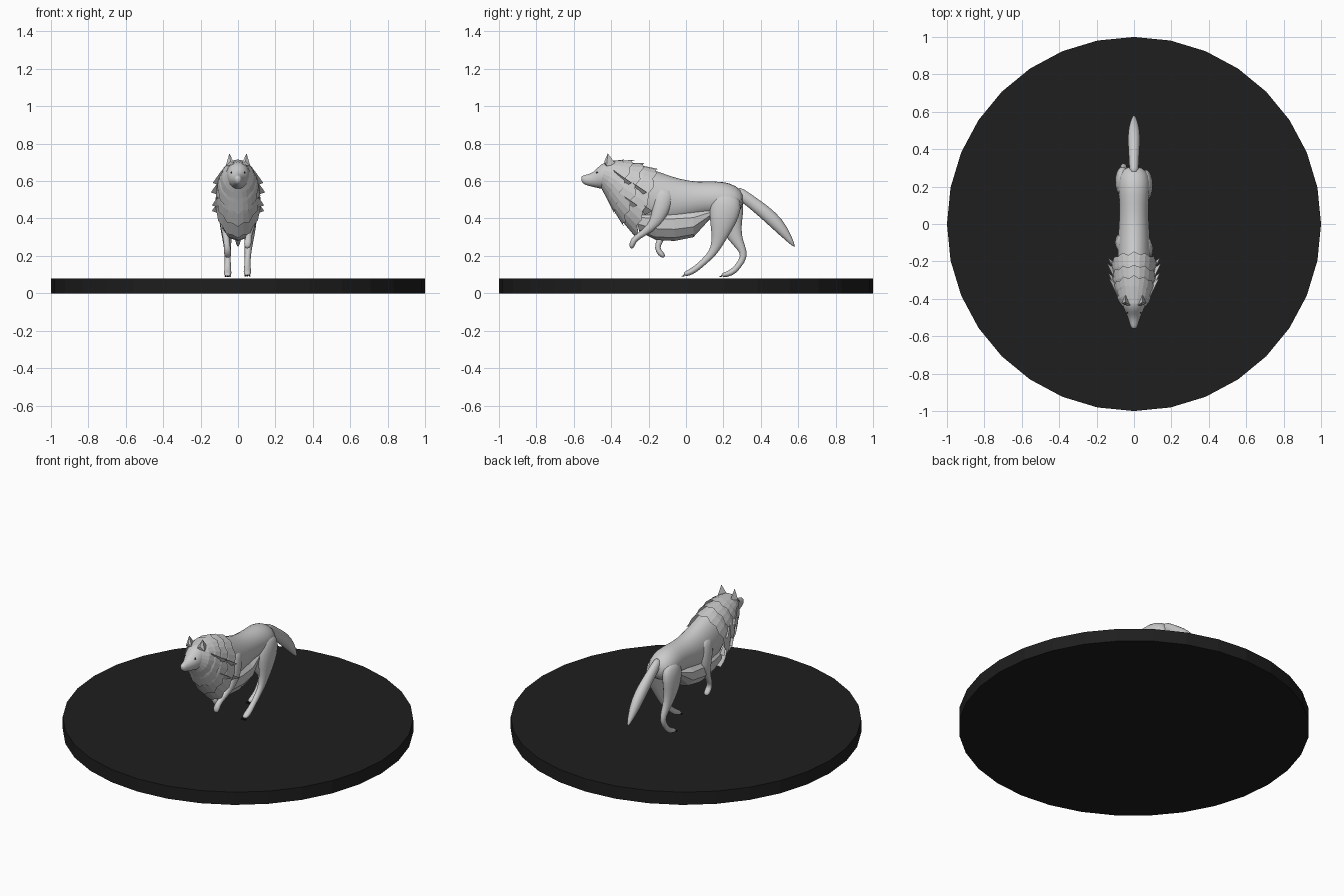
import bpy, math, random
from mathutils import Vector

random.seed(4)


def make(name, verts, faces, smooth=False, sub=0):
    me = bpy.data.meshes.new(name)
    me.from_pydata(verts, [], faces)
    me.update()
    ob = bpy.data.objects.new(name, me)
    bpy.context.collection.objects.link(ob)
    if smooth:
        me.polygons.foreach_set("use_smooth", [True] * len(me.polygons))
    if sub:
        m = ob.modifiers.new("round", 'SUBSURF')
        m.levels = m.render_levels = sub
    return ob


def ring(top, bot, w, n, x=0.0):
    """Ellipse through a top and a bottom (y, z) point with half width w."""
    t, b = Vector((x, *top)), Vector((x, *bot))
    mid, up = (t + b) / 2, (t - b) / 2
    return [mid + up * math.cos(2 * math.pi * i / n) + Vector((w * math.sin(2 * math.pi * i / n), 0, 0))
            for i in range(n)]


def skin(rings, caps=True):
    n = len(rings[0])
    faces = [(k * n + i, k * n + (i + 1) % n, (k + 1) * n + (i + 1) % n, (k + 1) * n + i)
             for k in range(len(rings) - 1) for i in range(n)]
    if caps:
        faces += [tuple(reversed(range(n))), tuple(range((len(rings) - 1) * n, len(rings) * n))]
    return [v for r in rings for v in r], faces


def loft(name, secs, n=12, smooth=True, sub=1):
    """secs: (top y, top z, bottom y, bottom z, half width)."""
    return make(name, *skin([ring(s[0:2], s[2:4], s[4], n) for s in secs]), smooth, sub)


def limb(name, path, n=10):
    """path: (x, y, z, in-plane radius, half width), rings square to the path."""
    rings = []
    for i, (x, y, z, r, w) in enumerate(path):
        a, b = path[max(i - 1, 0)], path[min(i + 1, len(path) - 1)]
        t = Vector((b[1] - a[1], b[2] - a[2])).normalized()
        rings.append(ring((y - t.y * r, z + t.x * r), (y + t.y * r, z - t.x * r), w, n, x))
    return make(name, *skin(rings), True, 1)


# Round dark base
bpy.ops.mesh.primitive_cylinder_add(vertices=32, radius=1, depth=0.08, location=(0, 0, 0.04))
base = bpy.context.object
base.name = "base"
dark = bpy.data.materials.new("dark")
dark.diffuse_color = (0.013, 0.013, 0.013, 1)
base.data.materials.append(dark)

# Torso from neck to rump
loft("torso", [
    (-.40, .70, -.43, .58, .055), (-.30, .70, -.37, .47, .08), (-.18, .67, -.26, .36, .095),
    (-.08, .63, -.10, .35, .092), (.02, .602, .02, .39, .083), (.12, .60, .10, .415, .08),
    (.20, .603, .18, .41, .09), (.27, .58, .25, .41, .085), (.315, .53, .30, .44, .05)])

# Shaggy belly fur
loft("belly_fur", [
    (-.28, .45, -.25, .33, .07), (-.18, .46, -.16, .285, .085), (-.07, .46, -.06, .28, .088),
    (.04, .46, .04, .30, .082), (.14, .45, .14, .41, .06)], n=10, smooth=False, sub=0)

# Head and muzzle
loft("head", [
    (-.563, .622, -.558, .596, .010), (-.55, .632, -.545, .580, .021), (-.51, .640, -.51, .570, .030),
    (-.482, .662, -.475, .562, .043), (-.455, .694, -.45, .555, .058), (-.41, .712, -.42, .55, .068),
    (-.36, .705, -.38, .56, .06)])

# Ears
for s, side in ((1, "right"), (-1, "left")):
    pts = [(.018, -.435, .69), (.066, -.425, .68), (.045, -.375, .69), (.040, -.436, .706), (.046, -.418, .748)]
    v = [(s * x, y, z) for x, y, z in pts]
    make("ear_" + side, v, [(0, 3, 4), (3, 1, 4), (1, 2, 4), (2, 0, 4), (0, 1, 3), (0, 2, 1)])

# Eyes
for s in (1, -1):
    bpy.ops.mesh.primitive_uv_sphere_add(segments=8, ring_count=6, radius=.006, location=(s * .033, -.474, .645))
    bpy.context.object.name = "eye"
    bpy.context.object.data.materials.append(dark)

# Overlapping jagged mane collars
collars = [
    ((-.425, .705, -.46, .575, .060), (-.33, .715, -.42, .50, .095)),
    ((-.37, .71, -.44, .54, .072), (-.28, .712, -.385, .43, .110)),
    ((-.33, .70, -.41, .48, .080), (-.22, .695, -.335, .36, .118)),
    ((-.27, .69, -.37, .42, .085), (-.15, .665, -.27, .30, .122))]
N = 24
for k, (f, b) in enumerate(collars):
    front, back = ring(f[:2], f[2:4], f[4], N), ring(b[:2], b[2:4], b[4], N)
    mid = [p.lerp(q, .5) + Vector((p.x * .12, 0, 0)) for p, q in zip(front, back)]
    tips = [p.lerp(q, (1.06 if i % 2 == 0 else .80) + random.uniform(-.04, .1))
            for i, (p, q) in enumerate(zip(mid, back))]
    make("mane_collar", *skin([front, mid, tips], caps=False))

# Pointed side tufts of the mane
for s in (1, -1):
    for y, z, x in ((-.22, .47, .10), (-.25, .57, .105), (-.30, .50, .10), (-.33, .62, .095)):
        make("mane_tuft", [(s * (x - .01), y - .06, z + .04), (s * (x + .012), y - .02, z + .01),
                           (s * (x - .02), y, z - .05), (s * (x + .04), y + .04, z - .03)],
             [(0, 1, 2), (0, 3, 1), (1, 3, 2), (0, 2, 3)])

# Front legs, both lifted
limb("front_leg_right", [
    (.06, -.11, .57, .06, .03), (.072, -.125, .48, .055, .034), (.075, -.15, .40, .040, .028),
    (.07, -.185, .355, .026, .021), (.062, -.23, .32, .018, .017), (.055, -.27, .295, .017, .018),
    (.052, -.288, .268, .019, .022), (.05, -.292, .238, .010, .015)])
limb("front_leg_left", [
    (-.06, -.11, .57, .06, .03), (-.072, -.10, .48, .055, .034), (-.075, -.09, .40, .040, .028),
    (-.07, -.105, .34, .026, .021), (-.062, -.14, .285, .018, .017), (-.057, -.157, .24, .016, .018),
    (-.055, -.135, .212, .018, .022), (-.055, -.115, .192, .010, .015)])

# Hind legs, right one stepping forward
limb("hind_leg_right", [
    (.05, .22, .54, .06, .035), (.062, .215, .47, .095, .045), (.065, .195, .38, .075, .038),
    (.06, .178, .30, .042, .028), (.055, .155, .235, .026, .020), (.052, .125, .195, .020, .017),
    (.05, .07, .145, .017, .017), (.05, .03, .115, .019, .022), (.05, -.015, .098, .012, .019)])
limb("hind_leg_left", [
    (-.05, .22, .54, .06, .035), (-.062, .225, .47, .095, .045), (-.065, .235, .38, .070, .038),
    (-.06, .26, .30, .040, .027), (-.056, .295, .245, .024, .020), (-.055, .315, .20, .020, .017),
    (-.055, .28, .145, .017, .017), (-.055, .245, .107, .019, .022), (-.055, .185, .094, .012, .019)])

# Dark claws on the hind paws
for x0, y0, z0 in ((.05, -.012, .092), (-.055, .188, .089)):
    for dx in (-.012, 0, .012):
        bpy.ops.mesh.primitive_cone_add(vertices=5, radius1=.005, depth=.016,
                                        location=(x0 + dx, y0 - .005, z0), rotation=(math.radians(100), 0, 0))
        bpy.context.object.name = "claw"
        bpy.context.object.data.materials.append(dark)

# Hanging tail
limb("tail", [
    (0, .26, .55, .035, .025), (0, .315, .515, .033, .027), (0, .385, .462, .037, .031),
    (0, .455, .405, .041, .036), (0, .52, .335, .034, .031), (0, .585, .243, .004, .005)])
